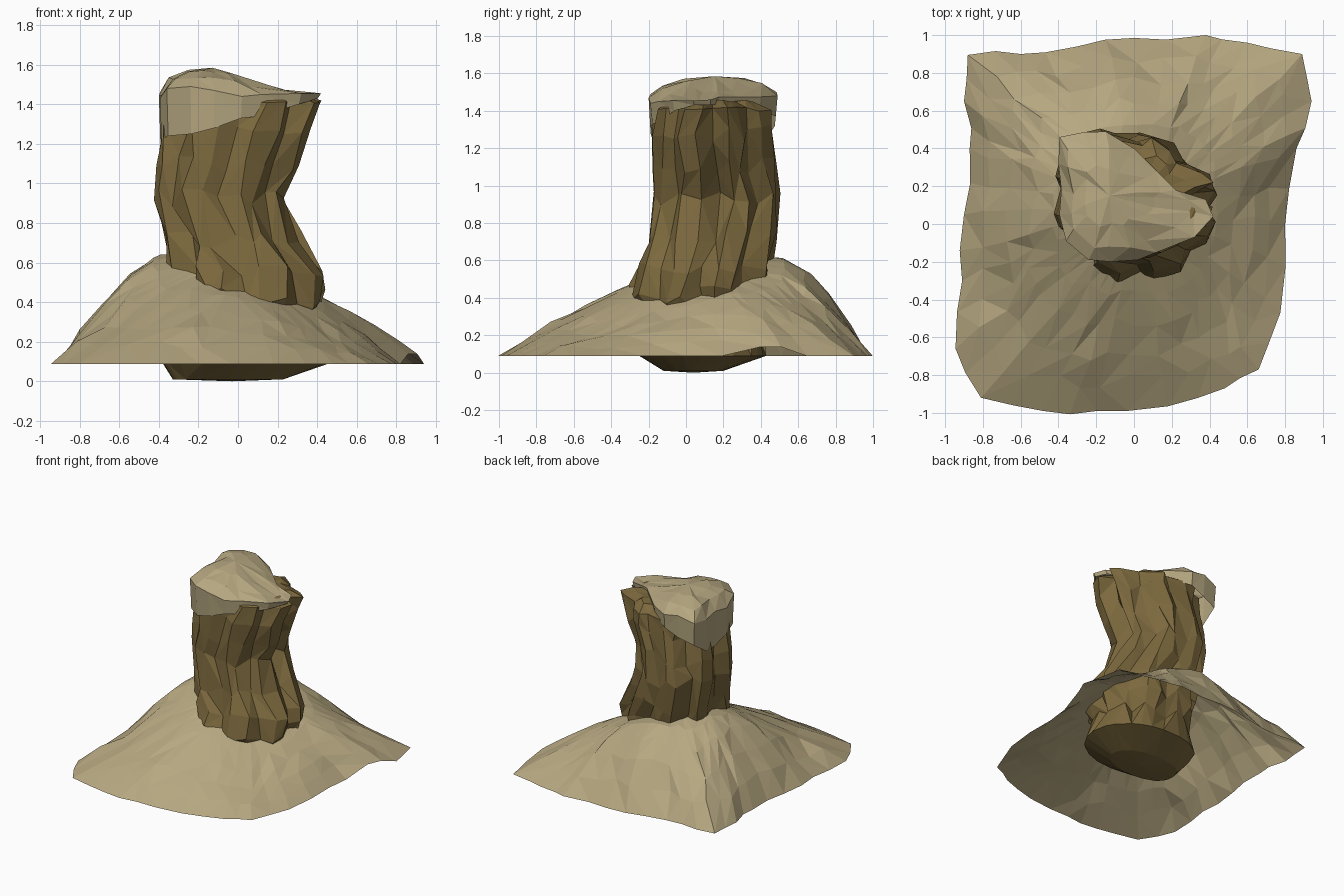
import bpy, bmesh, math, random

if "Cube" in bpy.data.objects:
    bpy.data.objects.remove(bpy.data.objects["Cube"])

random.seed(7)


def material(name, rgb):
    m = bpy.data.materials.new(name)
    m.diffuse_color = (*rgb, 1)
    m.use_nodes = True
    m.node_tree.nodes["Principled BSDF"].inputs["Base Color"].default_value = m.diffuse_color
    return m


SAND = material("sand", (0.47, 0.39, 0.22))
ROCK = material("rock", (0.20, 0.14, 0.047))


def jit(a):
    return random.uniform(-a, a)


def loft(name, rings, mat, start=None, end=None):
    """Skin closed rings of equal length with irregular triangles, optional tip points."""
    bm = bmesh.new()
    vs = [[bm.verts.new(p) for p in r] for r in rings]
    n = len(vs[0])
    for a, b in zip(vs, vs[1:]):
        for i in range(n):
            j = (i + 1) % n
            if random.random() < 0.5:
                tris = ((a[i], a[j], b[j]), (a[i], b[j], b[i]))
            else:
                tris = ((a[i], a[j], b[i]), (a[j], b[j], b[i]))
            for t in tris:
                bm.faces.new(t)
    for tip, ring, flip in ((start, vs[0], True), (end, vs[-1], False)):
        if tip:
            c = bm.verts.new(tip)
            for i in range(n):
                f = [ring[i], ring[(i + 1) % n], c]
                bm.faces.new(f[::-1] if flip else f)
    me = bpy.data.meshes.new(name)
    bm.to_mesh(me)
    bm.free()
    me.materials.append(mat)
    ob = bpy.data.objects.new(name, me)
    bpy.context.collection.objects.link(ob)
    return ob


# Sand mound: open skirt from a ragged square rim up to the pillar
outline = [(0.80, 0.0), (0.86, 0.4), (0.94, 0.65), (0.89, 0.9), (0.6, 0.96), (0.38, 1.0),
           (0.0, 0.985), (-0.3, 0.94), (-0.6, 0.9), (-0.88, 0.895), (-0.9, 0.65), (-0.87, 0.4),
           (-0.9, 0.05), (-0.91, -0.3), (-0.945, -0.66), (-0.81, -0.92), (-0.48, -0.99),
           (-0.2, -0.99), (0.18, -0.965), (0.48, -0.87), (0.66, -0.77), (0.775, -0.47)]
rim = []
for i, (x, y) in enumerate(outline):
    x2, y2 = outline[(i + 1) % len(outline)]
    rim += [(x, y), ((x + x2) / 2 + jit(0.025), (y + y2) / 2 + jit(0.02))]

rings = []
STEPS = 5
for k in range(STEPS + 1):
    ring = []
    for x, y in rim:
        a = math.atan2(y - 0.1, x)
        c, s = math.cos(a), math.sin(a)
        inner_x, inner_y = 0.02 + 0.33 * c, 0.1 + 0.32 * s
        t = k / STEPS
        if 0 < k < STEPS:
            t += jit(0.03)
        base = 0.088 + (0.05 if x > 0.6 and 0.3 < y < 0.6 else 0)
        top = 0.53 - 0.10 * c + 0.06 * s
        w = min(1.4, max(0.15, 0.75 - 0.4 * c + 0.5 * s))   # bulge towards back left
        f = (1 - w) * t + w * math.sin(t * math.pi / 2)
        f -= 0.13 * math.sin(t * math.pi) * math.sin(2 * a) ** 4   # soften corner ridges
        px, py = x + (inner_x - x) * t, y + (inner_y - y) * t
        z = base + (top - base) * f
        if 0 < k < STEPS - 1:
            px, py, z = px + jit(0.018), py + jit(0.018), z + jit(0.008)
        ring.append((px, py, z))
    rings.append(ring)
# the sand runs on a little way under the pillar
rings.append([(0.02 + (x - 0.02) * 0.65, 0.1 + (y - 0.1) * 0.65, z + 0.04) for x, y, z in rings[-1]])
loft("sand_mound", rings, SAND)

# Rock pillar: stacked sections (z, xmin, xmax, ymin, ymax) with vertical flutes
sections = [(0.01, -0.33, 0.23, -0.12, 0.20), (0.09, -0.38, 0.46, -0.25, 0.43),
            (0.27, -0.33, 0.36, -0.22, 0.40), (0.42, -0.35, 0.43, -0.30, 0.45),
            (0.56, -0.35, 0.42, -0.25, 0.45), (0.72, -0.37, 0.31, -0.20, 0.48),
            (0.93, -0.42, 0.24, -0.17, 0.50), (1.10, -0.40, 0.30, -0.17, 0.48),
            (1.28, -0.38, 0.38, -0.17, 0.46), (1.41, -0.37, 0.41, -0.16, 0.45),
            (1.45, -0.28, 0.33, -0.10, 0.36)]
N = 24
flute = [1.03 if i % 3 else 0.90 + jit(0.04) for i in range(N)]
rings = []
for k, (z, x0, x1, y0, y1) in enumerate(sections):
    ring = []
    for i in range(N):
        a = 2 * math.pi * (i + jit(0.35)) / N
        c, s = math.cos(a), math.sin(a)
        p = 2.5 if c < 0 else 2.0          # squarer on the left, rounder on the right
        r = (abs(c) ** p + abs(s) ** p) ** (-1 / p)
        dz = 0
        if k > 1:
            r *= flute[i] + jit(0.035)
            dz = jit(0.05 if k < len(sections) - 2 else 0.012)
            if i == 0 and k > 5:           # cleft on the right side
                r *= 0.78
            if 2 <= i <= 4 and k > 6:      # flattened back right shoulder
                r *= 0.91
        ring.append(((x0 + x1) / 2 + r * c * (x1 - x0) / 2,
                     (y0 + y1) / 2 + r * s * (y1 - y0) / 2, z + dz))
    rings.append(ring)
loft("rock_pillar", rings, ROCK, (-0.03, 0.04, 0.0), (0.0, 0.13, 1.44))

# Sand cap: D-shaped slab (x, y, lower edge z, rim z), drooping on the left
cap = [(0.42, 0.04, 1.43, 1.455), (0.38, 0.13, 1.43, 1.46), (0.22, 0.18, 1.43, 1.475),
       (0.12, 0.28, 1.42, 1.475), (0.0, 0.40, 1.41, 1.475), (-0.15, 0.49, 1.37, 1.48),
       (-0.27, 0.485, 1.32, 1.50), (-0.395, 0.46, 1.28, 1.46), (-0.40, 0.32, 1.19, 1.44),
       (-0.385, 0.18, 1.17, 1.45), (-0.395, 0.05, 1.22, 1.43), (-0.36, -0.09, 1.24, 1.48),
       (-0.24, -0.19, 1.25, 1.49), (-0.12, -0.20, 1.28, 1.47), (0.02, -0.19, 1.33, 1.44),
       (0.12, -0.15, 1.34, 1.45), (0.32, -0.07, 1.40, 1.455)]
CX, CY = -0.13, 0.15


def inset(f, lift):
    out = []
    for x, y, _, z in cap:
        px, py = CX + (x - CX) * f + jit(0.015), CY + (y - CY) * f + jit(0.015)
        peak = 1.57 - 0.28 * max(0, px + 0.1)
        out.append((px, py, z + (peak - z) * lift + jit(0.012)))
    return out


loft("sand_cap", [[(CX + (x - CX) * 0.97, CY + (y - CY) * 0.97, lo) for x, y, lo, hi in cap],
                  [(x, y, hi) for x, y, lo, hi in cap],
                  inset(0.8, 0.65), inset(0.45, 0.95)],
     SAND, None, (CX, CY, 1.585))
